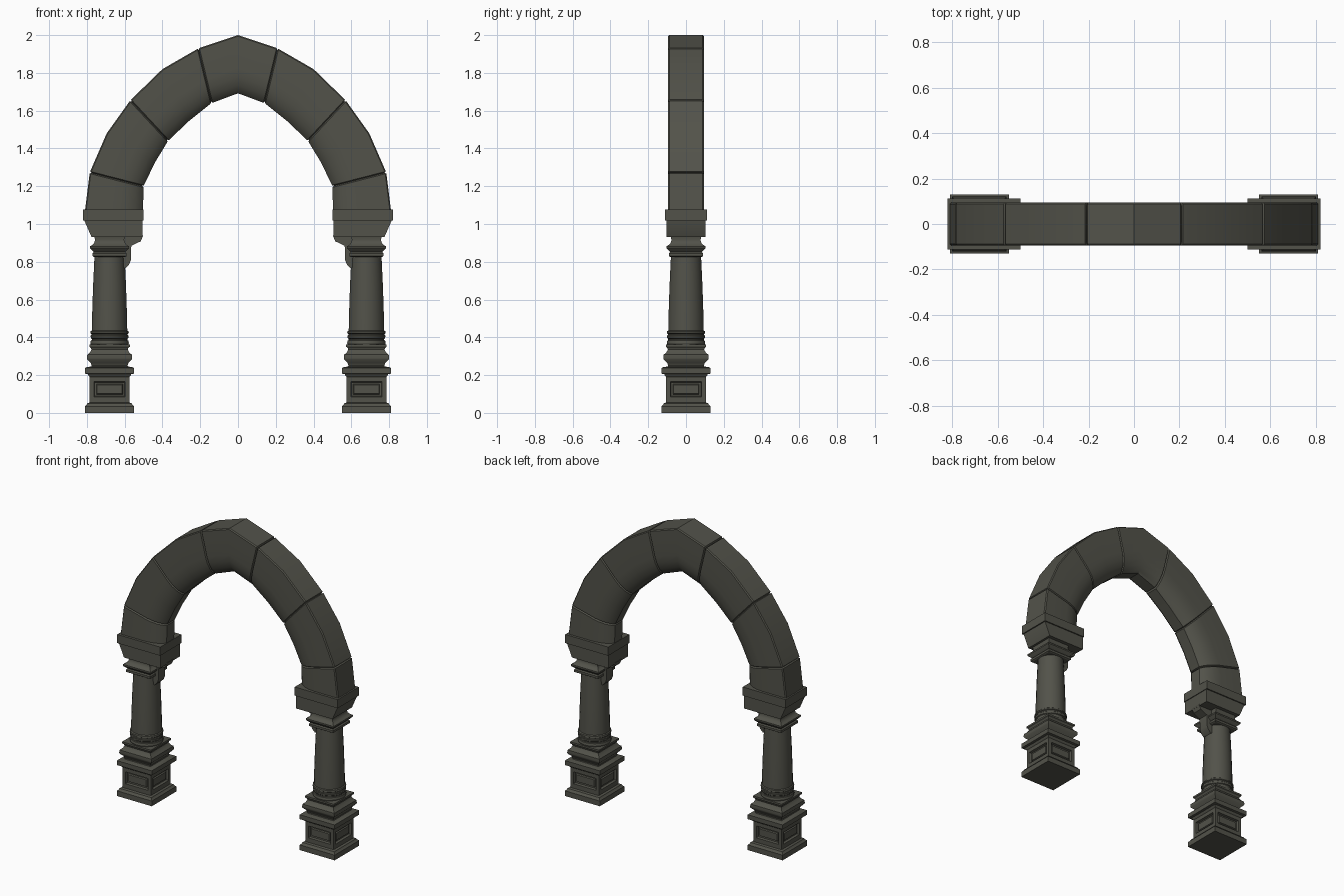
import bpy, bmesh, math
from mathutils import Vector

if "Cube" in bpy.data.objects:
    bpy.data.objects.remove(bpy.data.objects["Cube"])

stone = bpy.data.materials.new("dark_stone")
stone.diffuse_color = (0.085, 0.085, 0.068, 1)
stone.use_nodes = True
stone.node_tree.nodes["Principled BSDF"].inputs["Base Color"].default_value = stone.diffuse_color
CX = -0.68  # centre of the left column


def finish(name, bm, mirror=True, angle=30):
    bmesh.ops.remove_doubles(bm, verts=bm.verts, dist=1e-5)
    bmesh.ops.recalc_face_normals(bm, faces=bm.faces)
    me = bpy.data.meshes.new(name)
    bm.to_mesh(me)
    bm.free()
    ob = bpy.data.objects.new(name, me)
    bpy.context.collection.objects.link(ob)
    me.materials.append(stone)
    if mirror:
        m = ob.modifiers.new("mirror", 'MIRROR')
        m.use_mirror_merge = False
    bpy.ops.object.select_all(action='DESELECT')
    ob.select_set(True)
    bpy.context.view_layer.objects.active = ob
    bpy.ops.object.shade_smooth_by_angle(angle=math.radians(angle))
    return ob


def loft(bm, rings):
    """Skin closed rings of points and cap both ends."""
    vs = [[bm.verts.new(p) for p in r] for r in rings]
    n = len(vs[0])
    for a, b in zip(vs, vs[1:]):
        for i in range(n):
            j = (i + 1) % n
            bm.faces.new((a[i], a[j], b[j], b[i]))
    bm.faces.new(vs[0][::-1])
    bm.faces.new(vs[-1])


def turned(name, profile, sides):
    """Stack of (half width, height) sections; 4 sides gives a square section."""
    k = math.sqrt(2) if sides == 4 else 1
    bm = bmesh.new()
    loft(bm, [[(CX + r * k * math.cos(math.tau * (i + 0.5) / sides),
                r * k * math.sin(math.tau * (i + 0.5) / sides), z)
               for i in range(sides)] for r, z in profile])
    return finish(name, bm)


def extruded(name, outline, half):
    bm = bmesh.new()
    loft(bm, [[(x, y, z) for x, z in outline] for y in (-half, half)])
    return finish(name, bm)


# Pedestal foot and cornice
turned("plinth", [(.13, 0), (.13, .035), (.122, .042), (.118, .05), (.106, .055)], 4)
turned("pedestal_cornice", [(.104, .19), (.112, .198), (.115, .205), (.13, .208),
                            (.13, .238), (.12, .242), (.1, .245)], 4)

# Pedestal dado with a framed panel on each side
bm = bmesh.new()
frames = [(.105, .05, .2, .105), (.083, .085, .165, .105), (.079, .089, .161, .09),
          (.07, .098, .152, .09), (.066, .102, .148, .098)]
for q in range(4):
    c, s = math.cos(q * math.pi / 2), math.sin(q * math.pi / 2)
    rings = []
    for h, z0, z1, d in frames:
        rings.append([bm.verts.new((CX + u * c + d * s, u * s - d * c, z))
                      for u, z in ((-h, z0), (h, z0), (h, z1), (-h, z1))])
    for a, b in zip(rings, rings[1:]):
        for i in range(4):
            j = (i + 1) % 4
            bm.faces.new((a[i], a[j], b[j], b[i]))
    bm.faces.new(rings[-1])
finish("pedestal_dado", bm)

# Square column base
turned("column_base", [(.1, .24), (.095, .25), (.1, .265), (.118, .283), (.12, .29),
                       (.118, .308), (.104, .32), (.096, .335), (.1, .345),
                       (.107, .35), (.107, .362)], 4)

# Round rings and tapering shaft
turned("base_rings", [(.1, .36), (.103, .37), (.1, .382), (.095, .385), (.095, .392),
                      (.1, .396), (.101, .408), (.097, .412), (.097, .418),
                      (.103, .422), (.101, .432), (.094, .437)], 24)
turned("shaft", [(.095, .42), (.093, .52), (.088, .67), (.08, .84)], 24)

# Square capital
turned("capital", [(.082, .825), (.09, .83), (.09, .845), (.083, .852), (.098, .866),
                   (.103, .872), (.103, .882), (.09, .89), (.08, .902), (.077, .915),
                   (.08, .932)], 4)

# Bracket on the inner side of the capital
extruded("bracket", [(-.502, .94), (-.515, .908), (-.54, .897), (-.565, .885),
                     (-.567, .81), (-.577, .785), (-.597, .765), (-.61, .77),
                     (-.62, .94)], .035)

# Impost block and its top band
extruded("impost_block", [(-.812, 1.03), (-.812, 1.015), (-.775, .93),
                          (-.505, .93), (-.505, 1.03)], .104)
extruded("impost_band", [(-.82, 1.018), (-.82, 1.076), (-.5, 1.076), (-.5, 1.018)], .112)

# Arch stations: outer (x, z) and inner (x, z) points
stations = [((-.81, 1.07), (-.503, 1.07)), ((-.785, 1.273), (-.5, 1.2)),
            ((-.695, 1.48), (-.44, 1.325)), ((-.57, 1.655), (-.37, 1.44)),
            ((-.4, 1.82), (-.26, 1.545)), ((-.21, 1.93), (-.14, 1.64)),
            ((0, 2.0), (0, 1.692))]
stations += [((-o[0], o[1]), (-i[0], i[1])) for o, i in stations[-2::-1]]
# Cross-section: (fraction from outer to inner edge, half depth)
half = [(0, .088), (.02, .095), (.17, .095), (.57, .095), (.72, .09), (.86, .076),
        (.96, .055), (1, .04)]
section = half + [(t, -y) for t, y in half[::-1]]


def ring(outer, inner, shift=Vector((0, 0)), shrink=0.0):
    o, i = Vector(outer) + shift, Vector(inner) + shift
    pts = []
    for t, y in section:
        p = o.lerp(i, shrink + t * (1 - 2 * shrink))
        pts.append((p.x, y * (1 - 3 * shrink), p.y))
    return pts


def voussoir(name, first, last, mirror):
    """Arch stone with small eased ends, so that the joints read as grooves."""
    st = stations[first:last + 1]
    rings = []
    for k, (o, i) in enumerate(st):
        if k in (0, len(st) - 1):
            nb = st[1] if k == 0 else st[-2]
            d = ((Vector(nb[0]) + Vector(nb[1])) - (Vector(o) + Vector(i))).normalized()
            pair = [ring(o, i, shrink=.03), ring(o, i, d * .006)]
            rings += pair if k == 0 else pair[::-1]
        else:
            rings.append(ring(o, i))
    bm = bmesh.new()
    loft(bm, rings)
    finish(name, bm, mirror)


voussoir("springer_stone", 0, 1, True)
voussoir("lower_arch_stone", 1, 3, True)
voussoir("upper_arch_stone", 3, 5, True)
voussoir("keystone", 5, 7, False)
